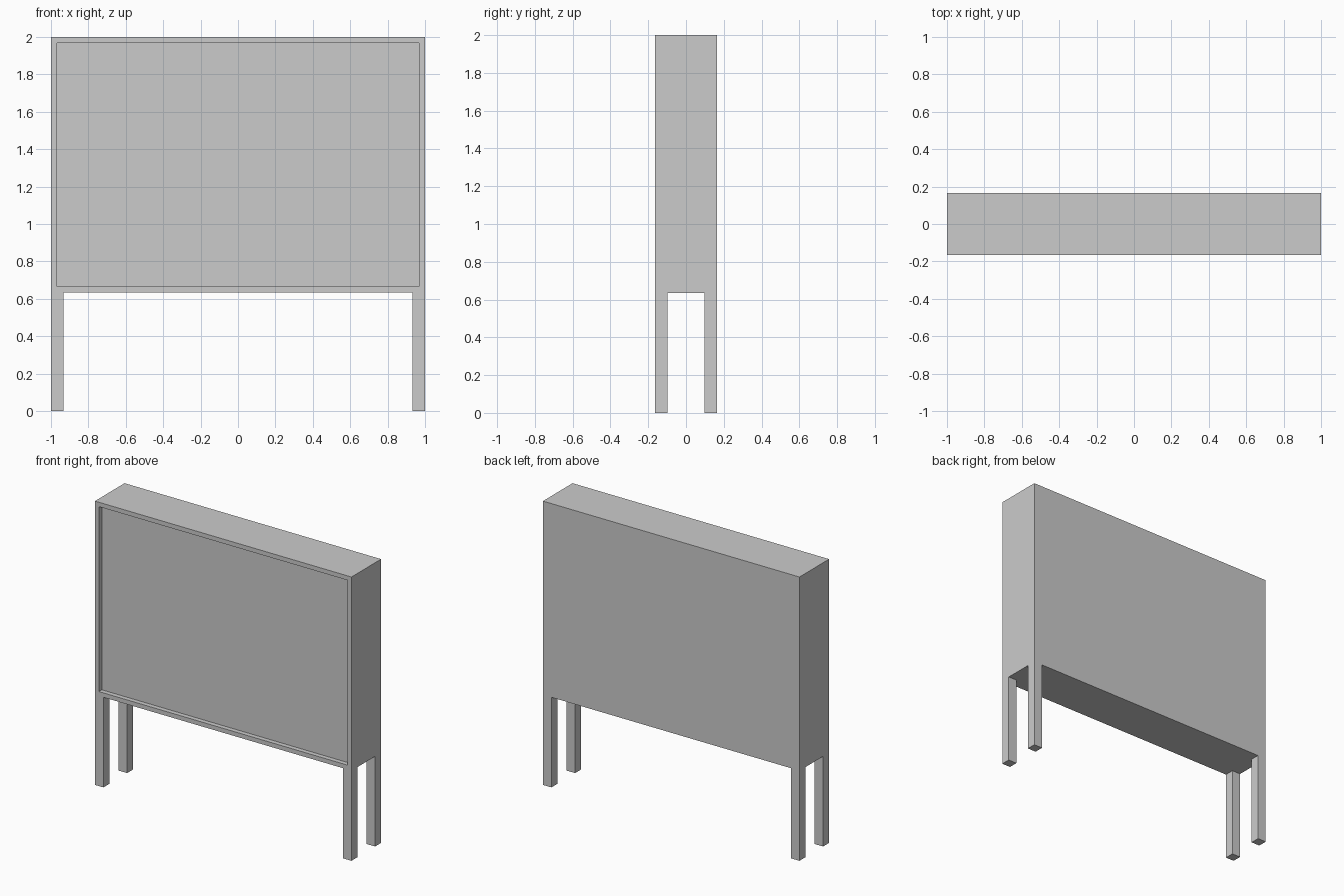
import bpy, bmesh

if "Cube" in bpy.data.objects:
    bpy.data.objects.remove(bpy.data.objects["Cube"])

W, D = 1.0, 0.165          # half width, half depth
BOTTOM, TOP = 0.635, 2.0   # cabinet body heights
LEG = 0.066                # leg thickness
FRAME, RECESS = 0.031, 0.033


def box(name, lo, hi):
    bm = bmesh.new()
    bmesh.ops.create_cube(bm, size=1)
    for v in bm.verts:
        v.co = [(a + b) / 2 + c * (b - a) for a, b, c in zip(lo, hi, v.co)]
    mesh = bpy.data.meshes.new(name)
    bm.to_mesh(mesh)
    bm.free()
    obj = bpy.data.objects.new(name, mesh)
    bpy.context.collection.objects.link(obj)
    return obj


# Cabinet body with a framed, recessed front panel
body = box("cabinet_body", (-W, -D, BOTTOM), (W, D, TOP))
bm = bmesh.new()
bm.from_mesh(body.data)
bm.normal_update()
front = min(bm.faces, key=lambda f: f.calc_center_median().y)
bmesh.ops.inset_region(bm, faces=[front], thickness=FRAME, use_even_offset=True)
for v in front.verts:
    v.co.y = -D
bmesh.ops.inset_region(bm, faces=[front], thickness=0, depth=0)
for v in front.verts:
    v.co.y = -D + RECESS
bmesh.ops.recalc_face_normals(bm, faces=bm.faces)
bm.to_mesh(body.data)
bm.free()

# Four square corner legs
for sx, side in ((-1, "left"), (1, "right")):
    for sy, end in ((-1, "front"), (1, "back")):
        x, y = sx * (W - LEG / 2), sy * (D - LEG / 2)
        box(f"{end}_{side}_leg",
            (x - LEG / 2, y - LEG / 2, 0), (x + LEG / 2, y + LEG / 2, BOTTOM))
